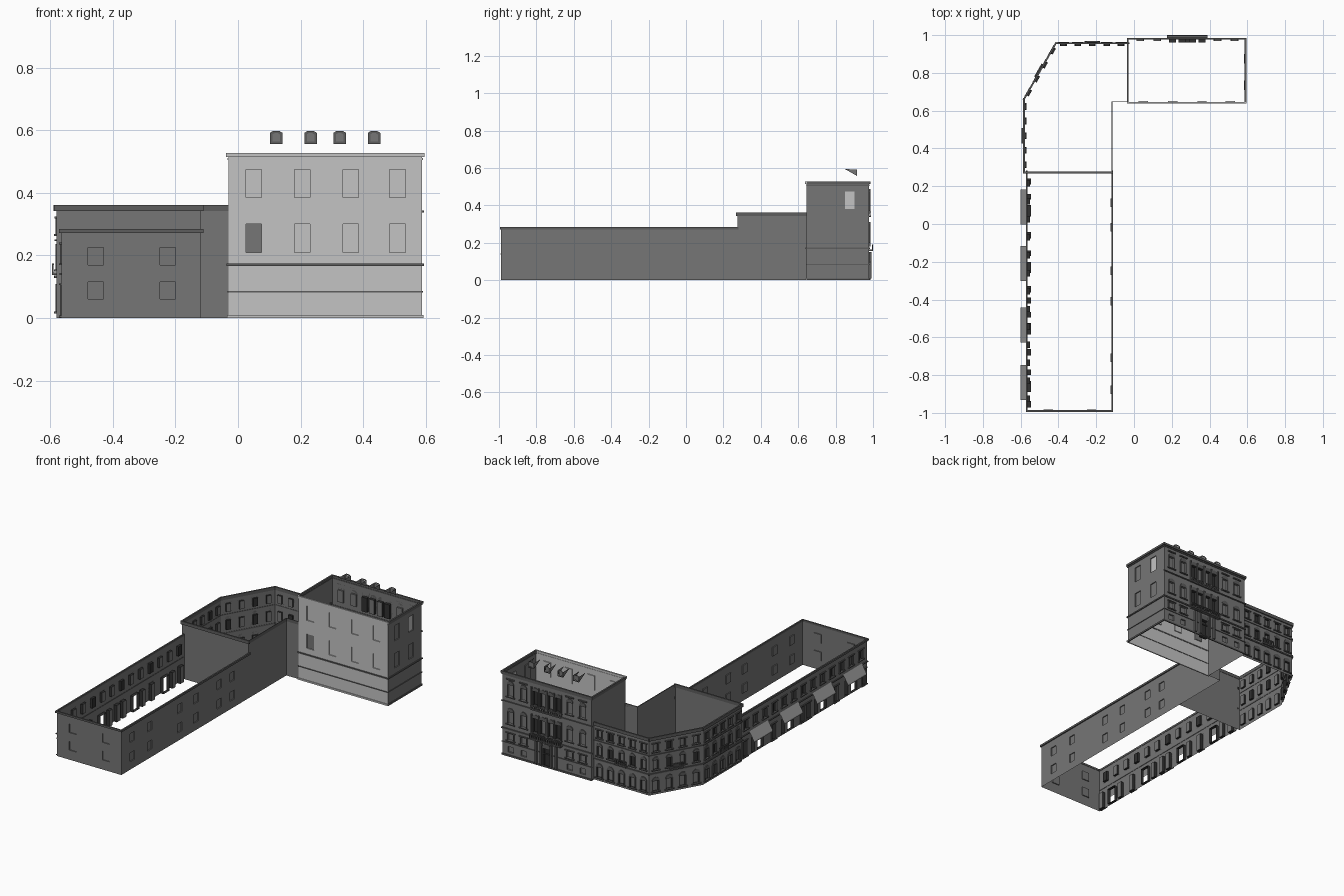
import bpy, bmesh, math
from mathutils import Vector

if "Cube" in bpy.data.objects:
    bpy.data.objects.remove(bpy.data.objects["Cube"])


def material(name, v):
    m = bpy.data.materials.new(name)
    m.diffuse_color = (v, v, v, 1)
    m.use_nodes = True
    m.node_tree.nodes["Principled BSDF"].inputs["Base Color"].default_value = m.diffuse_color
    return m


MATS = [material("dark_plaster", 0.18), material("pale_plaster", 0.55),
        material("dark_trim", 0.11), material("black_frame", 0.03),
        material("awning_cloth", 0.35)]
DARK, PALE, TRIM, BLACK, CLOTH = range(5)


class Part:
    """Collects faces for one object."""
    def __init__(self, name):
        self.name, self.bm = name, bmesh.new()

    def face(self, pts, mat):
        f = self.bm.faces.new([self.bm.verts.new(p) for p in pts])
        f.material_index = mat

    def done(self):
        me = bpy.data.meshes.new(self.name)
        self.bm.to_mesh(me)
        self.bm.free()
        for m in MATS:
            me.materials.append(m)
        bpy.context.collection.objects.link(bpy.data.objects.new(self.name, me))


class Facade:
    """A wall plane: u runs along it, z up, o outward (right of p0 to p1)."""
    def __init__(self, p0, p1, h, mat=DARK):
        self.p, self.h, self.mat = Vector((*p0, 0)), h, mat
        d = Vector((*p1, 0)) - self.p
        self.len = d.length
        self.d = d.normalized()
        self.n = Vector((self.d.y, -self.d.x, 0))
        self.holes = []

    def at(self, u, z, o=0):
        return self.p + self.d * u + self.n * o + Vector((0, 0, z))

    def window(self, u, w, z0, z1, depth=0.012, pane=None):
        self.holes.append((u - w / 2, u + w / 2, z0, z1, depth,
                           self.mat if pane is None else pane))

    def build(self, part):
        us = sorted({0, self.len, *[v for h in self.holes for v in h[:2]]})
        zs = sorted({0, self.h, *[v for h in self.holes for v in h[2:4]]})
        for a, b in zip(us, us[1:]):
            for c, e in zip(zs, zs[1:]):
                um, zm = (a + b) / 2, (c + e) / 2
                if not any(h[0] < um < h[1] and h[2] < zm < h[3] for h in self.holes):
                    part.face([self.at(a, c), self.at(b, c), self.at(b, e), self.at(a, e)], self.mat)
        # reveals and recessed panes (pane -1 leaves the opening clear)
        for a, b, c, e, dep, pane in self.holes:
            ring = [(a, c), (b, c), (b, e), (a, e)]
            for (u0, z0), (u1, z1) in zip(ring, ring[1:] + ring[:1]):
                part.face([self.at(u0, z0), self.at(u1, z1), self.at(u1, z1, -dep), self.at(u0, z0, -dep)],
                          BLACK if dep > 0.01 else self.mat)
            if pane >= 0:
                part.face([self.at(u, z, -dep) for u, z in ring], pane)

    def prism(self, part, outline, o0, o1, mat):
        back = [self.at(u, z, o0) for u, z in outline]
        front = [self.at(u, z, o1) for u, z in outline]
        part.face(front, mat)
        part.face(back[::-1], mat)
        for i in range(len(back)):
            j = (i + 1) % len(back)
            part.face([back[i], back[j], front[j], front[i]], mat)

    def box(self, part, u0, u1, z0, z1, o0, o1, mat=TRIM):
        self.prism(part, [(u0, z0), (u1, z0), (u1, z1), (u0, z1)], o0, o1, mat)

    def band(self, part, z0, z1, out, mat=TRIM):
        self.box(part, -out, self.len + out, z0, z1, -0.002, out, mat)

    def surround(self, part, u, w, z0, z1, arch=False, t=0.006):
        a, b = u - w / 2, u + w / 2
        self.box(part, a - t, a, z0, z1, 0, 0.004)
        self.box(part, b, b + t, z0, z1, 0, 0.004)
        self.box(part, a - 2 * t, b + 2 * t, z0 - t, z0, 0, 0.008)
        if arch:
            r = w / 2 + t
            self.prism(part, [(u + r * math.cos(k * math.pi / 8), z1 + r * math.sin(k * math.pi / 8))
                              for k in range(9)], 0, 0.004, TRIM)
        else:
            self.box(part, a - 2 * t, b + 2 * t, z1, z1 + t, 0, 0.007)

    def balcony(self, part, u0, u1, z, out, rail=0.03):
        self.box(part, u0, u1, z - 0.008, z, 0, out)
        self.box(part, u0, u1, z + rail - 0.005, z + rail, out - 0.006, out)
        n = max(3, int((u1 - u0) / 0.012))
        for i in range(n + 1):
            u = u0 + 0.002 + (u1 - u0 - 0.004) * i / n
            self.box(part, u - 0.002, u + 0.002, z, z + rail - 0.005, out - 0.005, out - 0.001)


# ---- long low building ----
walls, trim = Part("low_building_walls"), Part("low_building_trim")
shop = Facade((-0.565, 0.275), (-0.565, -0.988), 0.28)
end = Facade((-0.565, -0.988), (-0.118, -0.988), 0.28)
side = Facade((-0.118, -0.988), (-0.118, 0.275), 0.28)
for i in range(13):
    u = 0.06 + i * 0.095
    shop.window(u, 0.034, 0.175, 0.235, 0.014, DARK if i % 3 else BLACK)
    shop.surround(trim, u, 0.034, 0.175, 0.235)
awnings = [0.185, 0.485, 0.81, 1.115]
for u in awnings:
    shop.window(u + 0.02, 0.06, 0.0, 0.1, 0.02, -1)
    shop.window(u - 0.055, 0.03, 0.0, 0.1, 0.02)
for u in (0.05, 0.335, 0.62, 0.68, 0.955, 1.23):
    shop.window(u, 0.034, 0.0, 0.105, 0.02)
    shop.surround(trim, u, 0.034, 0.008, 0.105)
for u in (0.11, 0.34):
    for z in (0.06, 0.17):
        end.window(u, 0.05, z, z + 0.055, 0.006)
for u in (0.11, 0.28, 0.58, 0.74, 0.97, 1.1):
    for z in (0.05, 0.17):
        side.window(u, 0.045, z, z + 0.055, 0.006)
for f in (shop, end, side):
    f.build(walls)
    f.band(trim, 0.272, 0.284, 0.007)
shop.band(trim, 0.138, 0.144, 0.005)
walls.done()
trim.done()

# ---- sloping shop awnings ----
cloth = Part("shop_awnings")
for u in awnings:
    a, b = u - 0.093, u + 0.093
    top, low = [shop.at(v, 0.15, 0.003) for v in (a, b)], [shop.at(v, 0.095, 0.035) for v in (a, b)]
    drop = Vector((0, 0, -0.008))
    cloth.face([top[0], top[1], low[1], low[0]], CLOTH)
    cloth.face([low[0], low[1], low[1] + drop, low[0] + drop], CLOTH)
cloth.done()

# ---- corner building with a slanted side ----
walls, trim = Part("corner_building_walls"), Part("corner_building_trim")
path = [(-0.03, 0.955), (-0.412, 0.955), (-0.58, 0.66), (-0.58, 0.275),
        (-0.118, 0.275), (-0.118, 0.648), (-0.03, 0.648)]
faces = [Facade(a, b, 0.355) for a, b in zip(path, path[1:])]
for k, f in enumerate(faces):
    if k < 3:
        n = (5, 4, 5)[k]
        for i in range(n):
            u = f.len * (i + 0.5) / n
            f.window(u, 0.036, 0.02, 0.085, 0.012, DARK)
            f.surround(trim, u, 0.036, 0.02, 0.085, True)
            f.window(u, 0.03, 0.155, 0.215, 0.012, BLACK if i % 2 else DARK)
            f.surround(trim, u, 0.03, 0.155, 0.215, True)
            f.window(u, 0.03, 0.268, 0.318, 0.012, BLACK if i == 1 else DARK)
            f.surround(trim, u, 0.03, 0.268, 0.318)
        f.band(trim, 0.128, 0.136, 0.006)
        f.band(trim, 0.246, 0.251, 0.005)
        m = f.len / 2
        f.balcony(trim, m - 0.04, m + 0.04, 0.145, 0.015)
    f.build(walls)
    if k < 4:
        f.band(trim, 0.342, 0.362, 0.007)
    else:
        f.box(trim, 0, f.len, 0.342, 0.362, 0, 0.003)
walls.done()
trim.done()

# ---- tall building ----
walls, trim = Part("tall_building_walls"), Part("tall_building_trim")
x0, x1, y0, y1 = -0.03, 0.588, 0.645, 0.978
front = Facade((x0, y0), (x1, y0), 0.52, PALE)
right = Facade((x1, y0), (x1, y1), 0.52)
back = Facade((x1, y1), (x0, y1), 0.52)
left = Facade((x0, y1), (x0, y0), 0.52)
for i, u in enumerate((0.08, 0.235, 0.39, 0.54)):
    front.window(u, 0.05, 0.21, 0.30, 0.006, DARK if i == 0 else PALE)
    front.window(u, 0.05, 0.385, 0.475, 0.006)
for u in (0.09, 0.23):
    right.window(u, 0.05, 0.21, 0.30, 0.006)
    right.window(u, 0.05, 0.38, 0.475, 0.006, PALE if u > 0.2 else DARK)

# grand rear facade: side windows, central loggia, portal
mid = back.len / 2 - 0.003
for s in (-1, 1):
    for off in (0.16, 0.25):
        u = mid + s * off
        for z, h in ((0.205, 0.075), (0.375, 0.075)):
            back.window(u, 0.036, z, z + h, 0.01)
            back.surround(trim, u, 0.036, z, z + h, True)
        back.window(u, 0.04, 0.1, 0.145, 0.01)
        back.surround(trim, u, 0.04, 0.1, 0.145)
        back.window(u, 0.036, 0.025, 0.06, 0.01)
        back.box(trim, u - 0.028, u + 0.028, z + 0.105, z + 0.112, 0, 0.008)
    for off in (0.028, 0.078):
        u = mid + s * off
        for z in (0.195, 0.365):
            back.window(u, 0.036, z, z + 0.09, 0.018, BLACK if off > 0.05 else DARK)
            back.surround(trim, u, 0.036, z, z + 0.09, True)
    for off in (0.003, 0.053, 0.103):
        for z in (0.18, 0.35):
            back.box(trim, mid + s * off - 0.004, mid + s * off + 0.004, z, z + 0.13, 0, 0.009)
    # portal columns
    for off in (0.035, 0.07):
        back.box(trim, mid + s * off - 0.006, mid + s * off + 0.006, 0.01, 0.15, 0, 0.014)
back.window(mid, 0.05, 0.0, 0.115, 0.018, BLACK)
back.surround(trim, mid, 0.05, 0.008, 0.115, True)
back.balcony(trim, mid - 0.108, mid + 0.108, 0.165, 0.022, 0.026)
back.balcony(trim, mid - 0.108, mid + 0.108, 0.345, 0.01, 0.022)

for f in (front, right, back, left):
    f.build(walls)
    pale = PALE if f is front else TRIM
    f.band(trim, 0.505, 0.512, 0.004, pale)
    f.band(trim, 0.514, 0.527, 0.008, pale)
    if f is not left:
        f.band(trim, 0.0, 0.01, 0.005, pale)
        f.band(trim, 0.166, 0.174, 0.006)
        f.band(trim, 0.081, 0.086, 0.004)
back.band(trim, 0.338, 0.344, 0.006)
walls.done()
trim.done()

# ---- arched roof dormers with wedge cheeks ----
dormers = Part("roof_dormers")
for x in (0.122, 0.232, 0.325, 0.435):
    f = Facade((x + 0.02, 0.915), (x - 0.02, 0.915), 0.6)
    arch = [(0, 0.557), (0.04, 0.557), (0.04, 0.592), (0.03, 0.598), (0.01, 0.598), (0, 0.592)]
    inner = [(0.02 + (u - 0.02) * 0.6, 0.577 + (z - 0.577) * 0.65) for u, z in arch]
    for i in range(6):
        j = (i + 1) % 6
        dormers.face([f.at(*arch[i]), f.at(*arch[j]), f.at(*inner[j]), f.at(*inner[i])], TRIM)
    dormers.face([f.at(*p, -0.003) for p in inner], DARK)
    for u in (0, 0.04):
        dormers.face([f.at(u, 0.557), f.at(u, 0.592), f.at(u, 0.594, -0.065)], DARK)
dormers.done()
